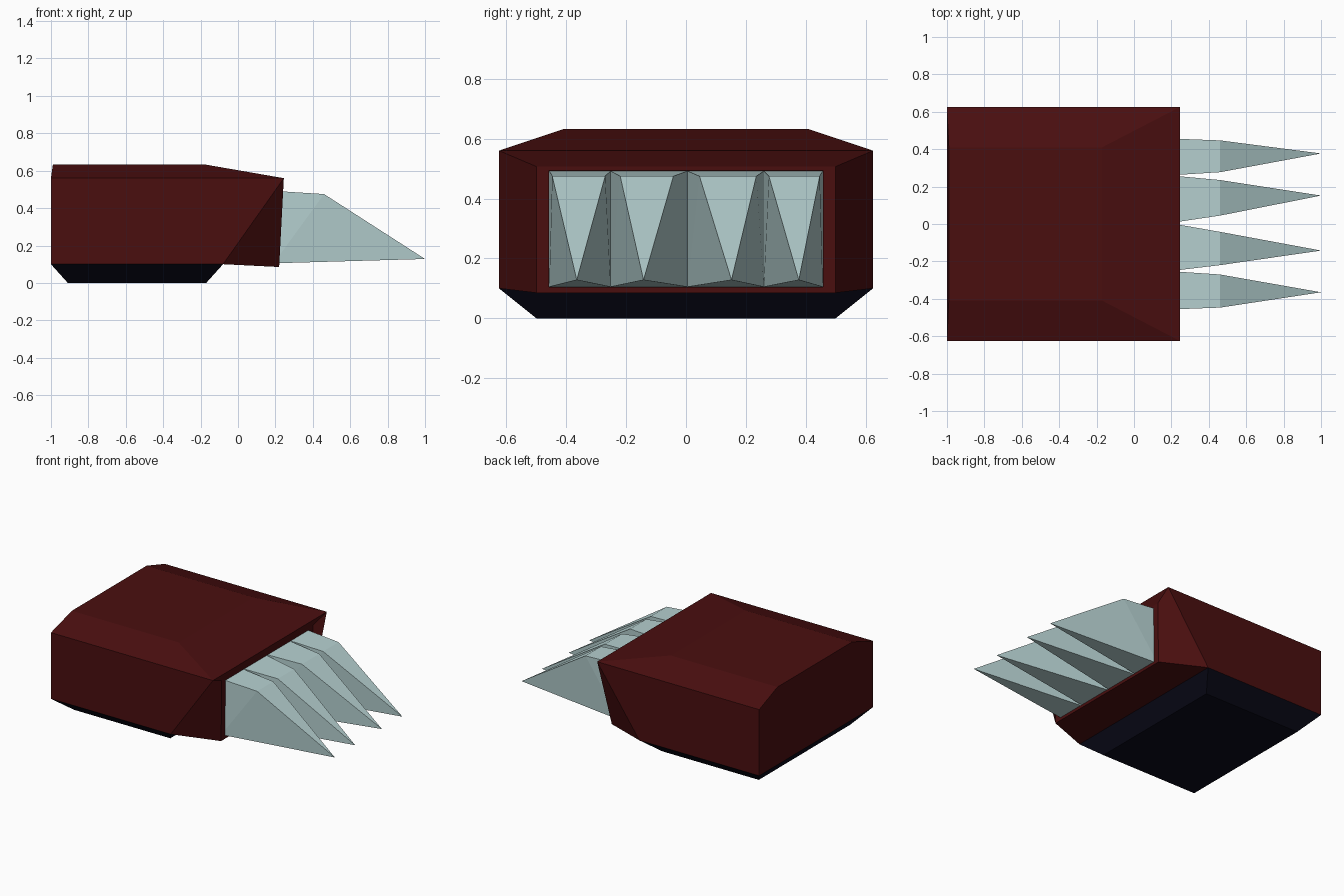
import bpy, bmesh

if "Cube" in bpy.data.objects:
    bpy.data.objects.remove(bpy.data.objects["Cube"])


def material(name, rgb):
    m = bpy.data.materials.new(name)
    m.diffuse_color = (*rgb, 1)
    m.use_nodes = True
    m.node_tree.nodes["Principled BSDF"].inputs["Base Color"].default_value = m.diffuse_color
    return m


RED = material("dark red", (0.068, 0.0045, 0.0048))
NAVY = material("dark navy", (0.0035, 0.0035, 0.011))
PALE = material("pale blue grey", (0.47, 0.64, 0.64))


def add_object(name, verts, faces, mat):
    bm = bmesh.new()
    vs = [bm.verts.new(v) for v in verts]
    for f in faces:
        bm.faces.new([vs[i] for i in f])
    bmesh.ops.recalc_face_normals(bm, faces=bm.faces[:])
    me = bpy.data.meshes.new(name)
    bm.to_mesh(me)
    bm.free()
    me.materials.append(mat)
    bpy.context.collection.objects.link(bpy.data.objects.new(name, me))


def symmetric(name, pts, sides, strip, mat):
    """Points on the +y half are mirrored; side faces repeat on both halves,
    and each edge pair in strip spans across from one half to the other."""
    keys = list(pts)
    n = len(keys)
    verts = [pts[k] for k in keys] + [(x, -y, z) for x, y, z in pts.values()]
    faces = []
    for s in sides:
        idx = [keys.index(c) for c in s]
        faces += [idx, [i + n for i in idx]]
    for a, b in zip(strip, strip[1:]):
        i, j = keys.index(a), keys.index(b)
        faces.append([i, j, j + n, i + n])
    add_object(name, verts, faces, mat)


# Casing with flared corners and a shallow recess in the front
body = {
    "A": (-0.99, 0.41, 0.632), "B": (-0.17, 0.41, 0.632),   # top plate
    "C": (0.245, 0.625, 0.56), "D": (-1, 0.625, 0.56),      # upper side edge
    "E": (-1, 0.625, 0.1), "F": (-0.08, 0.625, 0.1),        # lower side edge
    "I": (0.22, 0.5, 0.085), "J": (0.225, 0.5, 0.507),      # front frame
    "K": (0.225, 0.458, 0.493), "L": (0.22, 0.458, 0.105),  # recess mouth
    "M": (0.19, 0.458, 0.493), "N": (0.19, 0.458, 0.105),   # recess back
}
symmetric("casing", body, ["DEFC", "ADCB", "CFIJ", "JILK", "KLNM"],
          "ABCJKMNLIFEDA", RED)

# Bevelled base below the casing
base = {"E": body["E"], "F": body["F"],
        "G": (-0.91, 0.5, 0), "H": (-0.17, 0.5, 0)}
symmetric("base", base, ["EGHF"], "EGHFE", NAVY)

# Claws: base y range, ridge y range, tip y
claws = [
    (-0.457, -0.252, -0.447, -0.27, -0.365),
    (-0.252, 0.005, -0.22, -0.042, -0.142),
    (0.005, 0.26, 0.045, 0.235, 0.152),
    (0.26, 0.457, 0.277, 0.447, 0.377),
]
for i, (a, b, c, d, t) in enumerate(claws, 1):
    add_object(f"claw_{i}",
               [(0.191, a, 0.105), (0.191, b, 0.105), (0.191, b, 0.492),
                (0.191, a, 0.492), (0.46, c, 0.475), (0.46, d, 0.475),
                (1, t, 0.128)],
               [(0, 1, 2, 3), (3, 2, 5, 4), (4, 5, 6),
                (0, 3, 4), (0, 4, 6), (1, 5, 2), (1, 6, 5), (0, 6, 1)], PALE)
